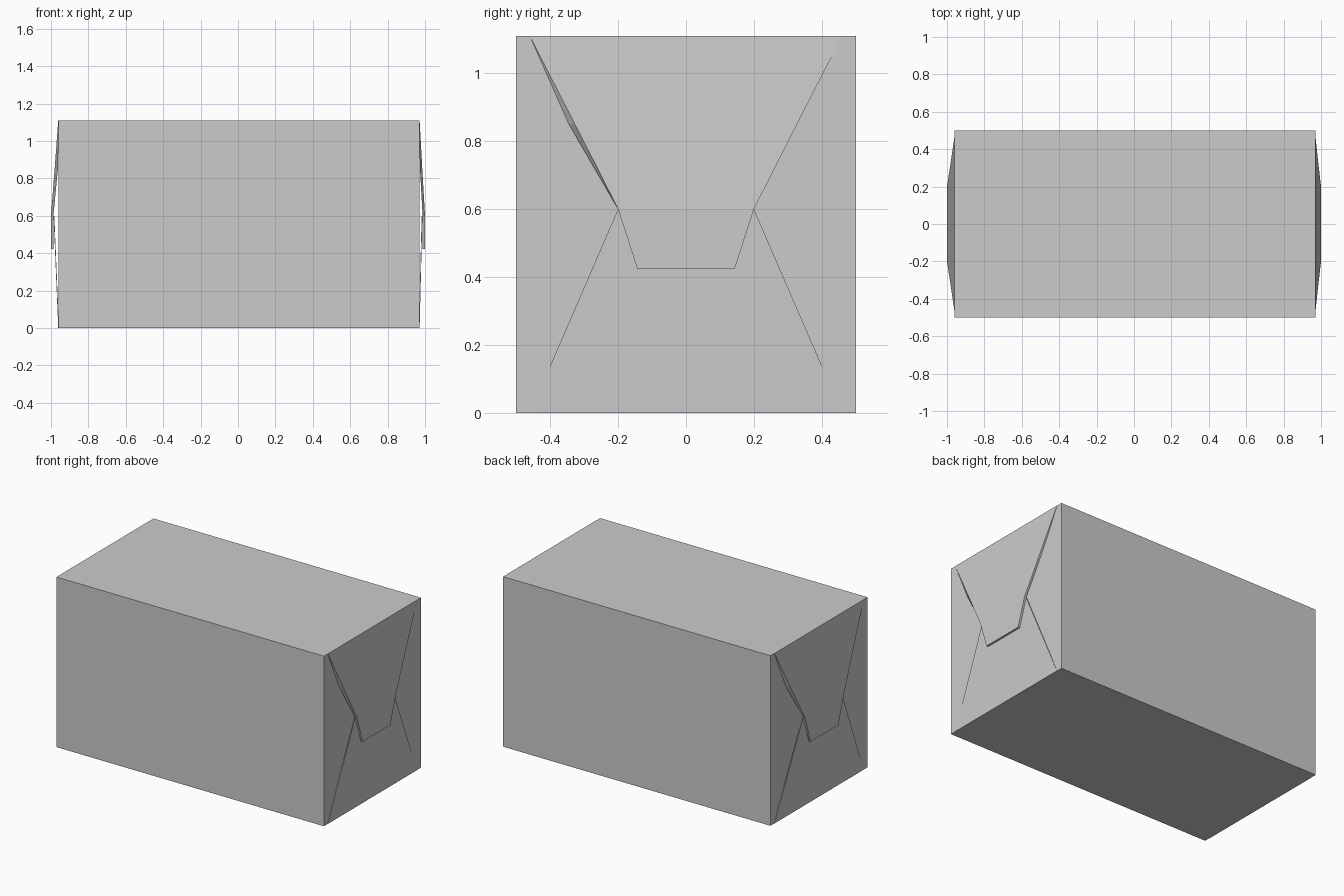
import bpy, bmesh

if "Cube" in bpy.data.objects:
    bpy.data.objects.remove(bpy.data.objects["Cube"])

H = 1.11            # package height
X0, X1 = -0.96, 0.97  # flat ends of the wrapped block


def finish(name, bm):
    bmesh.ops.recalc_face_normals(bm, faces=bm.faces)
    mesh = bpy.data.meshes.new(name)
    bm.to_mesh(mesh)
    bm.free()
    obj = bpy.data.objects.new(name, mesh)
    bpy.context.collection.objects.link(obj)
    return obj


def flap(name, side, outer, inner):
    """Thin folded sheet; each row is (x, y_left, y_right, z)."""
    bm = bmesh.new()
    # the left end is the right end turned half round
    layers = [[[bm.verts.new((side * x, side * y, z)) for y in (a, b)]
               for x, a, b, z in rows] for rows in (outer, inner)]
    o, i = layers
    for k in range(len(o) - 1):
        for rows in layers:
            bm.faces.new((rows[k][0], rows[k][1], rows[k + 1][1], rows[k + 1][0]))
        for s in (0, 1):
            bm.faces.new((o[k][s], o[k + 1][s], i[k + 1][s], i[k][s]))
    for k in (0, -1):
        bm.faces.new((o[k][0], o[k][1], i[k][1], i[k][0]))
    return finish(name, bm)


# wrapped block
bm = bmesh.new()
bmesh.ops.create_cube(bm, size=1)
for v in bm.verts:
    v.co = (X1 if v.co.x > 0 else X0, v.co.y, H if v.co.z > 0 else 0)
finish("wrapped_block", bm)

# folded paper flaps on both ends
for label, side, xb in (("right", 1, X1), ("left", -1, -X0)):
    mid = xb + (1 - xb) * 0.51
    flap(label + "_top_flap", side,
         [(xb + 0.001, -0.46, 0.46, H), (mid, -0.327, 0.327, 0.85),
          (1.0, -0.2, 0.2, 0.6), (1.0, -0.143, 0.143, 0.423)],
         [(xb - 0.003, -0.46, 0.46, H), (xb + 0.003, -0.345, 0.327, 0.85),
          (0.987, -0.2, 0.2, 0.6), (0.987, -0.143, 0.143, 0.423)])
    flap(label + "_bottom_flap", side,
         [(xb + 0.001, -0.46, 0.46, 0), (0.986, -0.2, 0.2, 0.6)],
         [(xb - 0.003, -0.46, 0.46, 0), (0.982, -0.2, 0.2, 0.6)])
